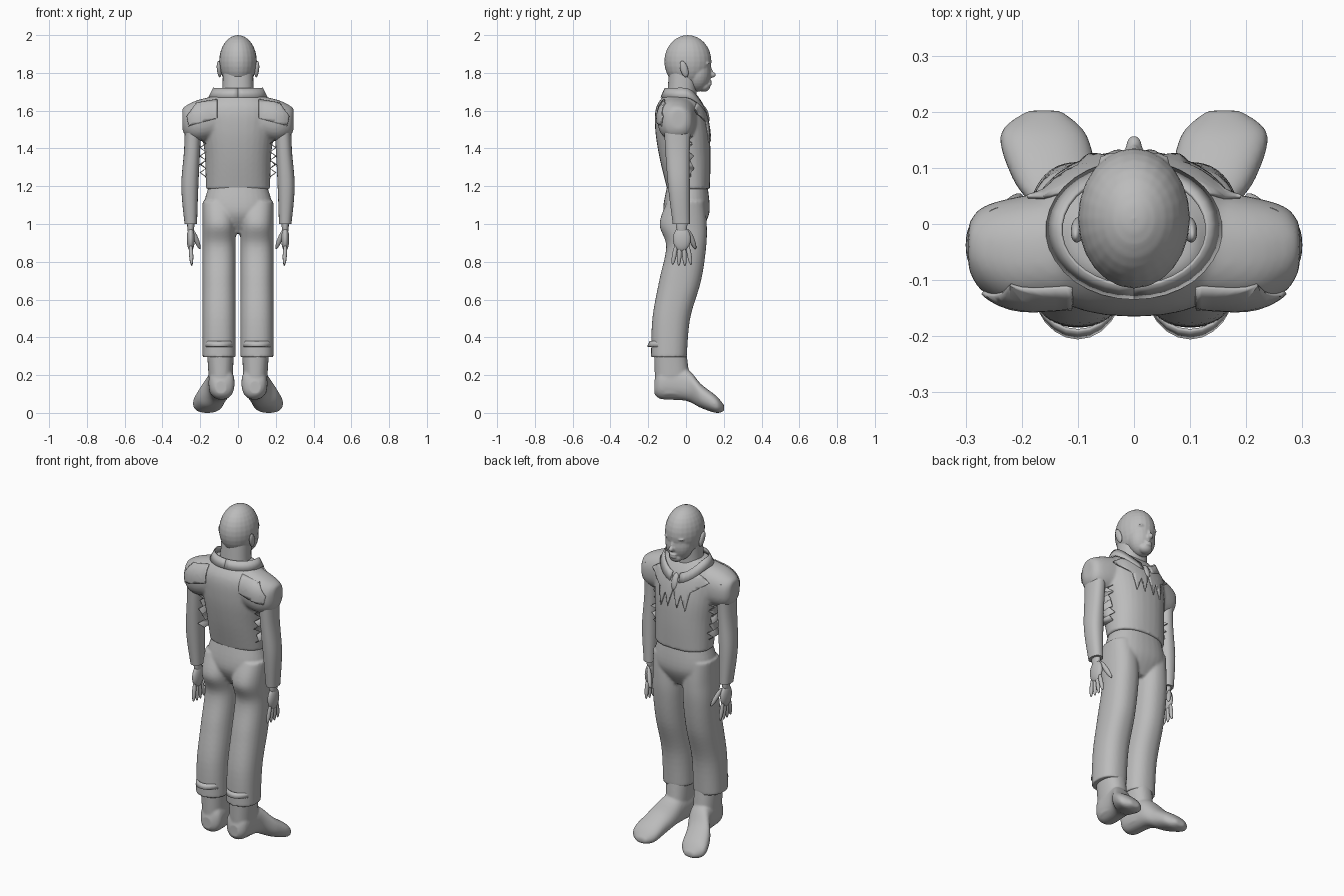
import bpy, bmesh, math, random
from mathutils import Matrix, Vector
from mathutils.bvhtree import BVHTree

random.seed(4)
cube = bpy.data.objects.get("Cube")
if cube:
    bpy.data.objects.remove(cube)

colour = (0.5, 0.5, 0.5, 1)
grey = bpy.data.materials.new("plain_grey")
grey.use_nodes = True
grey.diffuse_color = colour
grey.node_tree.nodes["Principled BSDF"].inputs["Base Color"].default_value = colour


def spline(rows, steps):
    """Smooth curve through rows of numbers."""
    out = []
    for i in range(len(rows) - 1):
        before, start, end = rows[max(i - 1, 0)], rows[i], rows[i + 1]
        after = rows[min(i + 2, len(rows) - 1)]
        for k in range(steps):
            t = k / steps
            out.append([q + t / 2 * (r - p + t * (2 * p - 5 * q + 4 * r - s + t * (3 * (q - r) + s - p)))
                        for p, q, r, s in zip(before, start, end, after)])
    return out + [list(rows[-1])]


def loft(bm, rows, axis="z", both=False, power=2.3, count=32, steps=6):
    """Rows: position on axis, then low and high limits of the two cross axes."""
    for side in ((1, -1) if both else (1,)):
        rings = []
        for t, u_low, u_high, v_low, v_high in spline(rows, steps):
            ring = []
            for k in range(count):
                angle = math.tau * k / count
                c, s = math.cos(angle), math.sin(angle)
                u = (u_low + u_high) / 2 + (u_high - u_low) / 2 * math.copysign(abs(c) ** (2 / power), c)
                v = (v_low + v_high) / 2 + (v_high - v_low) / 2 * math.copysign(abs(s) ** (2 / power), s)
                x, y, z = {"z": (u, v, t), "y": (u, t, v), "x": (t, u, v)}[axis]
                ring.append(bm.verts.new((x * side, y, z)))
            rings.append(ring)
        for lower, upper in zip(rings, rings[1:]):
            for k in range(count):
                bm.faces.new((lower[k - 1], lower[k], upper[k], upper[k - 1]))
        bm.faces.new(rings[0])
        bm.faces.new(rings[-1])
    bmesh.ops.recalc_face_normals(bm, faces=bm.faces)


def centred(rows):
    """Sections given as height, half width, back and front."""
    return [(z, -half, half, back, front) for z, half, back, front in rows]


def ball(bm, centre, radii, both=False, aim=(0, 0, 1)):
    """Ellipsoid whose long axis points along aim."""
    turn = Vector((0, 0, 1)).rotation_difference(Vector(aim)).to_matrix().to_4x4()
    place = Matrix.Translation(centre) @ turn @ Matrix.Diagonal((*radii, 1))
    for side in ((1, -1) if both else (1,)):
        bmesh.ops.create_uvsphere(bm, u_segments=24, v_segments=16, radius=1,
                                  matrix=Matrix.Diagonal((side, 1, 1, 1)) @ place)
    bmesh.ops.recalc_face_normals(bm, faces=bm.faces)


def strip(bm, top, bottom):
    """Mirrored ribbon between two edges."""
    for side in (1, -1):
        upper, lower = [[bm.verts.new((x * side, y, z)) for x, y, z in edge] for edge in (top, bottom)]
        for i in range(len(upper) - 1):
            bm.faces.new((upper[i], upper[i + 1], lower[i + 1], lower[i]))


def finish(name, bm, voxel=0, thick=0):
    """Turn the working mesh into a named object with its modifiers."""
    mesh = bpy.data.meshes.new(name)
    bm.to_mesh(mesh)
    bm.free()
    obj = bpy.data.objects.new(name, mesh)
    bpy.context.collection.objects.link(obj)
    mesh.materials.append(grey)
    if voxel:
        fuse = obj.modifiers.new("Fuse", "REMESH")
        fuse.mode, fuse.voxel_size, fuse.use_smooth_shade = "VOXEL", voxel, True
        soften = obj.modifiers.new("Soften", "SMOOTH")
        soften.factor, soften.iterations = 0.5, 3
    else:
        bpy.ops.object.select_all(action="DESELECT")
        obj.select_set(True)
        bpy.context.view_layer.objects.active = obj
        bpy.ops.object.shade_smooth_by_angle(angle=math.radians(40))
    if thick:
        cloth = obj.modifiers.new("Cloth", "SOLIDIFY")
        cloth.thickness, cloth.offset = thick, 0


def panel(name, outline, direction, surface):
    """Mirrored cloth panel draped on a surface along y."""
    bm = bmesh.new()
    for side in (1, -1):
        bm.faces.new([bm.verts.new((x * side, 0, z)) for x, z in outline])
    bmesh.ops.triangulate(bm, faces=bm.faces)
    for normal, start in (Vector((1, 0, 0)), -0.3), (Vector((0, 0, 1)), 1.4):
        for i in range(30):
            bmesh.ops.bisect_plane(bm, geom=bm.verts[:] + bm.edges[:] + bm.faces[:],
                                   plane_co=normal * (start + 0.02 * i), plane_no=normal)
    ray = Vector((0, direction, 0))
    lost = []
    for vert in bm.verts:
        hit = surface.ray_cast(vert.co - ray, ray)[0]
        if hit:
            vert.co = hit - ray * 0.004
        else:
            lost.append(vert)
    bmesh.ops.delete(bm, geom=lost, context="VERTS")
    finish(name, bm, thick=0.007)


# head: skull, jaw, chin, nose, brow, lips and eyes, facing +y
bm = bmesh.new()
ball(bm, (0, .01, 1.86), (.1, .125, .14))
ball(bm, (0, .06, 1.8), (.08, .072, .1))
ball(bm, (0, .095, 1.73), (.04, .033, .03))
ball(bm, (0, .135, 1.79), (.015, .023, .016))
ball(bm, (0, .125, 1.81), (.01, .016, .04), aim=(0, -.3, 1))
ball(bm, (.035, .113, 1.85), (.03, .014, .008), both=True)
ball(bm, (.035, .108, 1.826), (.014, .014, .008), both=True)
for lip in (1.755, 1.74):
    ball(bm, (0, .122, lip), (.025, .016, .007))
finish("head", bm, voxel=.005)

# neck
bm = bmesh.new()
loft(bm, centred([(1.56, .1, -.11, .06), (1.68, .085, -.1, .055), (1.8, .08, -.09, .06)]))
finish("neck", bm)

# ears
bm = bmesh.new()
ball(bm, (.1, -.01, 1.82), (.012, .02, .045), both=True, aim=(.1, -.3, 1))
finish("ears", bm)

# vest with shoulder caps
bm = bmesh.new()
loft(bm, centred([(1.185, .17, -.1, .126), (1.35, .175, -.14, .13), (1.5, .19, -.163, .122),
                  (1.62, .19, -.157, .09), (1.7, .11, -.1, .04)]))
loft(bm, [(.06, -.14, .07, 1.46, 1.69), (.2, -.15, .05, 1.44, 1.66), (.27, -.12, .03, 1.46, 1.63),
          (.295, -.08, 0, 1.5, 1.61)], axis="x", both=True)
vest_surface = BVHTree.FromBMesh(bm)
finish("vest", bm, voxel=.009)

# panels on the vest
panel("back_shoulder_panels", [(.11, 1.66), (.11, 1.56), (.26, 1.52), (.27, 1.57), (.22, 1.64)],
      1, vest_surface)
panel("front_lapels", [(0, 1.55), (.03, 1.44), (.05, 1.52), (.08, 1.43), (.1, 1.54), (.19, 1.6),
                       (.13, 1.64), (.02, 1.61)], -1, vest_surface)


def collar_edge(width, depth, height):
    """Half loop from nape to throat, dropping toward the front."""
    edge = []
    for i in range(17):
        angle = math.pi * i / 17
        forward = -math.cos(angle)
        edge.append((width * math.sin(angle), depth * forward - .01,
                     height - .09 * max(0, forward) ** 2))
    return edge


# standing collar
bm = bmesh.new()
strip(bm, collar_edge(.13, .1, 1.72), collar_edge(.155, .122, 1.67))
finish("collar", bm, thick=.006)

# knot under the collar
bm = bmesh.new()
ball(bm, (0, .1, 1.58), (.022, .02, .05), aim=(0, -.3, 1))
finish("neck_knot", bm)

# torn cloth below the armpits
bm = bmesh.new()
edges = [[(.17 + .035 * (i % 2) * random.uniform(.6, 1), y + random.uniform(-.02, .02), 1.47 - .022 * i)
          for i in range(11)] for y in (-.08, .03)]
strip(bm, *edges)
finish("torn_side_seams", bm, thick=.004)

# sleeves
bm = bmesh.new()
loft(bm, [(1.6, .19, .28, -.12, .03), (1.4, .2, .285, -.11, .02), (1.2, .21, .3, -.095, .02),
          (1, .217, .283, -.07, .02)], both=True)
finish("sleeves", bm)

# hands: wrist, palm, four fingers fanned by index, and thumb
bm = bmesh.new()
ball(bm, (.25, -.023, 1), (.019, .03, .07), both=True)
ball(bm, (.25, -.022, .92), (.021, .047, .065), both=True)
for i in range(4):
    fan = i - 1.5
    ball(bm, (.248, .026 * fan - .022, .84), (.011, .012, .065 - .005 * abs(fan)), both=True,
         aim=(.05, -.12 * fan, 1))
ball(bm, (.222, .03, .92), (.013, .014, .06), both=True, aim=(.4, -.4, 1))
finish("hands", bm)

# trousers: hips and two legs
bm = bmesh.new()
loft(bm, centred([(1.21, .152, -.098, .113), (1.06, .184, -.12, .124), (.95, .1, -.06, .07)]))
leg = [(1.12, -.1, .1), (1, -.14, .11), (.88, -.105, .107), (.7, -.142, .08), (.5, -.178, .022),
       (.295, -.185, .004)]
loft(bm, [(z, .012, .188, back, front) for z, back, front in leg], both=True)
finish("trousers", bm, voxel=.008)


def cuff_edge(height, flare):
    """Arc round the back of the calf."""
    angles = [math.pi * i / 12 for i in range(13)]
    return [(.1 + .08 * math.cos(a), -.1 - (.09 + flare) * math.sin(a), height) for a in angles]


# cuff folds
bm = bmesh.new()
strip(bm, cuff_edge(.38, 0), cuff_edge(.35, .013))
finish("cuff_folds", bm, thick=.006)

# boots with toes turned out
bm = bmesh.new()
loft(bm, [(.1, .03, .15, -.162, .03), (.34, .022, .165, -.17, 0)], both=True)
loft(bm, [(-.168, .06, .12, .1, .17), (-.13, .02, .152, .073, .24), (0, .03, .165, .064, .235),
          (.08, .062, .216, .026, .152), (.16, .085, .238, 0, .09), (.202, .13, .19, .01, .04)],
     axis="y", both=True)
finish("boots", bm, voxel=.007)
